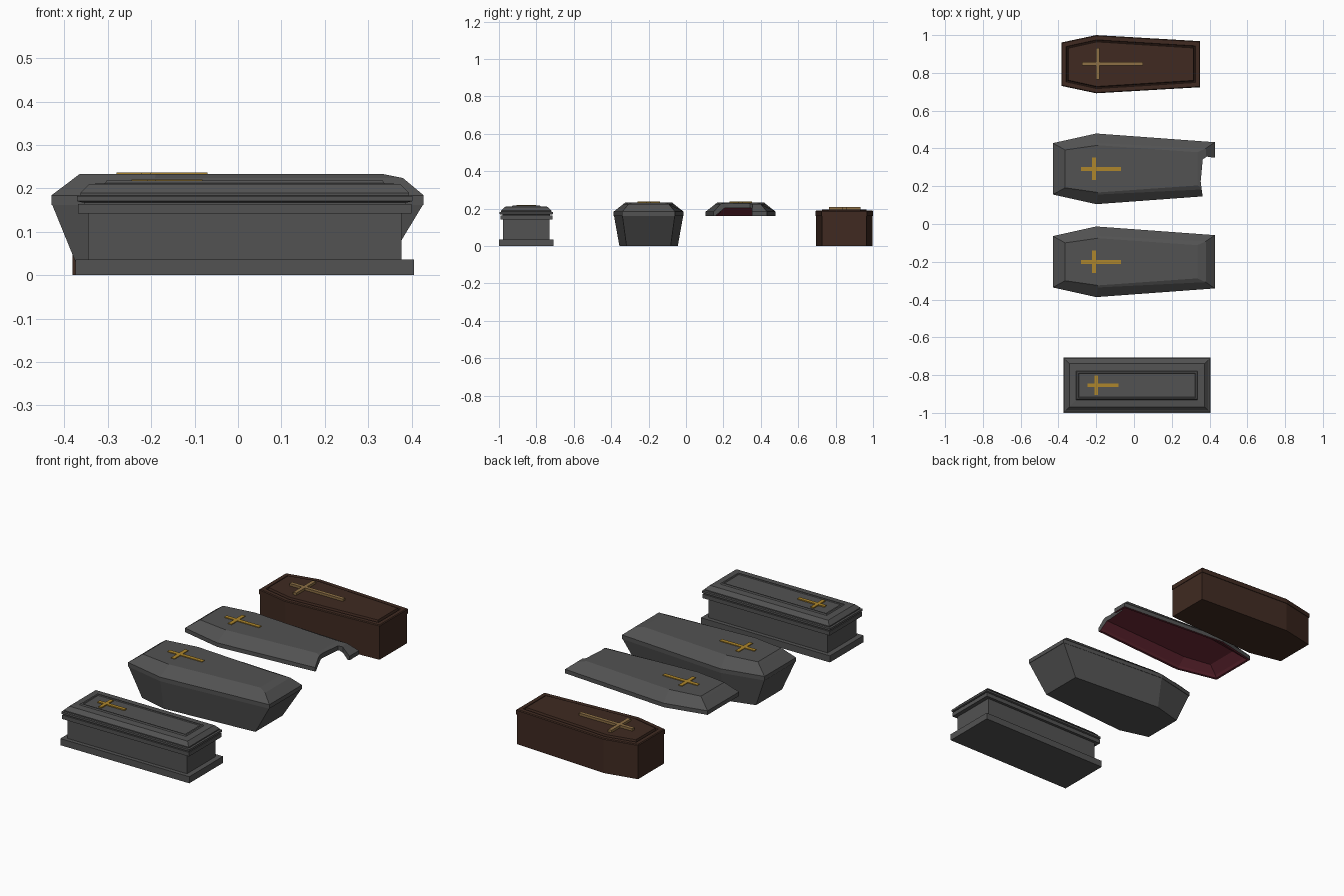
import bpy, bmesh

if "Cube" in bpy.data.objects:
    bpy.data.objects.remove(bpy.data.objects["Cube"])


def material(name, rgb):
    m = bpy.data.materials.new(name)
    m.diffuse_color = (*rgb, 1)
    m.use_nodes = True
    m.node_tree.nodes["Principled BSDF"].inputs["Base Color"].default_value = m.diffuse_color
    return m


STONE = material("dark_stone", (0.085, 0.085, 0.085))
WOOD = material("dark_wood", (0.05, 0.023, 0.015))
GOLD = material("gold", (0.42, 0.24, 0.025))
BRASS = material("dull_brass", (0.27, 0.16, 0.06))
RED = material("red_lining", (0.16, 0.025, 0.04))


def rect(cx, cy, hx, hy, z):
    return [(cx - hx, cy - hy, z), (cx + hx, cy - hy, z),
            (cx + hx, cy + hy, z), (cx - hx, cy + hy, z)]


def coffin(cy, xs, widths, z):
    """Six-sided outline: x and half width at head, shoulder and foot."""
    side = list(zip(xs, widths))
    return ([(x, cy - w, z) for x, w in side] +
            [(x, cy + w, z) for x, w in reversed(side)])


def loft(name, rings, mats, lining_from=None):
    """Closed skin over a stack of outlines, with flat end caps."""
    bm = bmesh.new()
    loops = [[bm.verts.new(p) for p in r] for r in rings]
    n = len(loops[0])
    bm.faces.new(loops[0])
    for k in range(len(loops) - 1):
        a, b = loops[k], loops[k + 1]
        for i in range(n):
            j = (i + 1) % n
            f = bm.faces.new((a[i], a[j], b[j], b[i]))
            if lining_from is not None and k >= lining_from:
                f.material_index = 1
    cap = bm.faces.new(loops[-1])
    if lining_from is not None:
        cap.material_index = 1
    bmesh.ops.recalc_face_normals(bm, faces=bm.faces)
    mesh = bpy.data.meshes.new(name)
    bm.to_mesh(mesh)
    bm.free()
    for m in mats:
        mesh.materials.append(m)
    ob = bpy.data.objects.new(name, mesh)
    bpy.context.collection.objects.link(ob)
    return ob


def cross(name, cy, x0, x1, bar_x, bar_half, w, z0, z1, mat):
    """Flat Latin cross as one twelve-sided outline."""
    h = w / 2
    half = [(x0, -h), (bar_x - h, -h), (bar_x - h, -bar_half),
            (bar_x + h, -bar_half), (bar_x + h, -h), (x1, -h)]
    pts = half + [(x, -y) for x, y in reversed(half)]
    loft(name, [[(x, cy + y, z) for x, y in pts] for z in (z0, z1)], [mat])


# Rectangular tomb: stepped plinth, body and flange
CX, CY = 0.0155, -0.854
loft("tomb_base", [rect(CX, CY, hx, hy, z) for hx, hy, z in (
    (0.39, 0.146, 0), (0.39, 0.146, 0.036), (0.361, 0.124, 0.036),
    (0.361, 0.124, 0.142), (0.384, 0.139, 0.142), (0.384, 0.139, 0.164),
    (0.37, 0.128, 0.164), (0.37, 0.128, 0.169))], [STONE])

# Tomb lid with lip, sloped shoulder and raised panel
loft("tomb_lid", [rect(CX, CY, hx, hy, z) for hx, hy, z in (
    (0.376, 0.134, 0.168), (0.387, 0.142, 0.171), (0.387, 0.142, 0.182),
    (0.378, 0.134, 0.184), (0.378, 0.134, 0.19), (0.358, 0.115, 0.21),
    (0.322, 0.077, 0.212), (0.318, 0.073, 0.218), (0.31, 0.066, 0.218),
    (0.307, 0.063, 0.214))], [STONE])
cross("tomb_cross", CY, -0.245, -0.082, -0.2, 0.051, 0.019, 0.213, 0.22, GOLD)

# Shared stone coffin lid profile, top to rim
RIM_X, RIM_W = (-0.43, -0.2, 0.428), (0.136, 0.187, 0.141)


def lid_rings(cy):
    return [coffin(cy, (-0.365, -0.19, 0.335), (0.1, 0.125, 0.088), 0.233),
            coffin(cy, (-0.377, -0.191, 0.38), (0.107, 0.136, 0.108), 0.224),
            coffin(cy, RIM_X, RIM_W, 0.184),
            coffin(cy, RIM_X, RIM_W, 0.162)]


# Closed stone coffin: tapering box and lid
SY = -0.2
loft("stone_coffin_box", [
    coffin(SY, (-0.362, -0.2, 0.328), (0.112, 0.156, 0.118), 0),
    coffin(SY, (-0.428, -0.2, 0.426), (0.134, 0.185, 0.14), 0.162)], [STONE])
loft("stone_coffin_lid", lid_rings(SY), [STONE])
cross("stone_coffin_cross", SY, -0.28, -0.07, -0.212, 0.06, 0.021, 0.23, 0.237, GOLD)

# Loose broken lid, hollow with a red lining
LY = 0.292
lid = loft("broken_lid", lid_rings(LY) + [
    coffin(LY, (-0.418, -0.2, 0.416), (0.125, 0.174, 0.129), 0.162),
    coffin(LY, (-0.405, -0.198, 0.405), (0.116, 0.163, 0.12), 0.172),
    coffin(LY, (-0.35, -0.192, 0.37), (0.09, 0.115, 0.085), 0.203)],
    [STONE, RED], lining_from=3)

# Jagged bite out of the foot end
BITE = [(0.5, 0.355), (0.417, 0.352), (0.385, 0.357), (0.364, 0.342),
        (0.353, 0.226), (0.369, 0.1), (0.5, 0.1)]
cutter = loft("lid_break_cutter",
              [[(x, y, z) for x, y in BITE] for z in (0.1, 0.3)], [STONE])
cutter.hide_render = True
mod = lid.modifiers.new("break", 'BOOLEAN')
mod.operation = 'DIFFERENCE'
mod.solver = 'EXACT'
mod.object = cutter
bpy.context.view_layer.objects.active = lid
bpy.ops.object.modifier_apply(modifier=mod.name)
bpy.data.objects.remove(cutter)
cross("broken_lid_cross", LY, -0.28, -0.07, -0.212, 0.06, 0.021, 0.23, 0.237, GOLD)

# Wooden coffin: straight box, lid frame, groove and raised panel
WY = 0.846


def wood(inset, z):
    return coffin(WY, (-0.384 + inset, -0.2 + inset * 0.1, 0.35 - inset),
                  (0.115 - inset * 0.85, 0.154 - inset, 0.122 - inset), z)


loft("wooden_box", [wood(0.003, 0), wood(0.003, 0.163)], [WOOD])
loft("wooden_lid", [wood(0, 0.162), wood(0, 0.186), wood(0.004, 0.19),
                    wood(0.025, 0.19), wood(0.028, 0.182), wood(0.032, 0.182),
                    wood(0.036, 0.196)], [WOOD])
cross("wooden_coffin_cross", 0.848, -0.275, 0.047, -0.192, 0.084, 0.02, 0.194, 0.209, BRASS)
